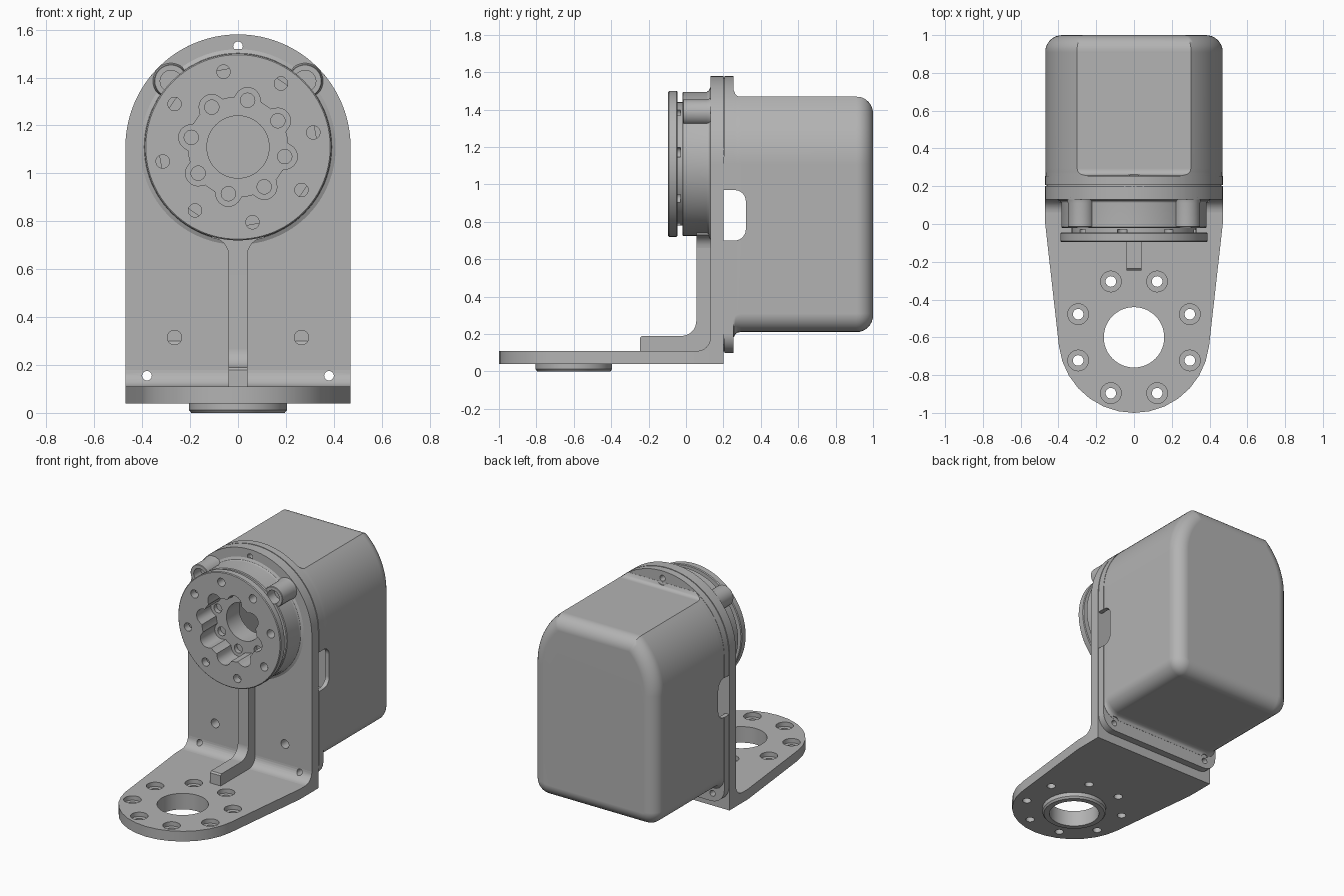
import bpy, bmesh
from math import sin, cos, asin, pi, radians, sqrt

if "Cube" in bpy.data.objects:
    bpy.data.objects.remove(bpy.data.objects["Cube"], do_unlink=True)

grey = bpy.data.materials.new("machined_grey")
grey.use_nodes = True
grey.diffuse_color = (0.45, 0.45, 0.45, 1)
grey.node_tree.nodes["Principled BSDF"].inputs["Base Color"].default_value = (0.45, 0.45, 0.45, 1)

HALF = 0.47      # half width of the bracket and cover
AXIS_Z = 1.11    # height of the output axis
BASE_Y = -0.6    # centre of the rounded foot
parts = []


def place(axis, u, v, w):
    return {"x": (w, u, v), "y": (u, w, v), "z": (u, v, w)}[axis]


def arc(r, u, v, start, end, n):
    return [(u + r * cos(start + (end - start) * i / n),
             v + r * sin(start + (end - start) * i / n)) for i in range(n + 1)]


def circle(r, u=0, v=0, n=32):
    return arc(r, u, v, 0, 2 * pi, n)[:-1]


def loft(bm, axis, sections):
    """Skin matching outlines, each given as (position, points), and cap both ends."""
    rings = [[bm.verts.new(place(axis, u, v, w)) for u, v in pts] for w, pts in sections]
    n = len(rings[0])
    for a, b in zip(rings, rings[1:]):
        for i in range(n):
            j = (i + 1) % n
            bm.faces.new((a[i], a[j], b[j], b[i]))
    bm.faces.new(rings[0])
    bm.faces.new(rings[-1])


def finish(name, bm):
    bmesh.ops.recalc_face_normals(bm, faces=bm.faces)
    mesh = bpy.data.meshes.new(name)
    bm.to_mesh(mesh)
    bm.free()
    mesh.materials.append(grey)
    obj = bpy.data.objects.new(name, mesh)
    bpy.context.collection.objects.link(obj)
    parts.append(obj)
    return obj


def solid(name, axis, sections):
    bm = bmesh.new()
    loft(bm, axis, sections)
    return finish(name, bm)


def prism(name, axis, pts, low, high):
    return solid(name, axis, [(low, pts), (high, pts)])


def turned(name, axis, centres, steps, n=32):
    """Turned shape of (position, radius) steps repeated at every centre."""
    bm = bmesh.new()
    for u, v in centres:
        loft(bm, axis, [(w, circle(r, u, v, n)) for w, r in steps])
    return finish(name, bm)


def cut(objects, *cutters):
    for obj in objects:
        for c in cutters:
            mod = obj.modifiers.new("cut", "BOOLEAN")
            mod.object, mod.operation, mod.solver = c, "DIFFERENCE", "EXACT"
        graph = bpy.context.evaluated_depsgraph_get()
        mesh = bpy.data.meshes.new_from_object(obj.evaluated_get(graph))
        obj.modifiers.clear()
        obj.data = mesh
    for c in cutters:
        parts.remove(c)
        bpy.data.objects.remove(c, do_unlink=True)


def bolt_circle(r, u, v, offset):
    return [(u + r * cos(radians(offset + 45 * k)), v + r * sin(radians(offset + 45 * k)))
            for k in range(8)]


def cover_outline(inset, top, bottom):
    """Arch cut flat at the top, with rounded lower corners."""
    w, c = HALF - inset, 0.1 - inset
    a = asin(min((top - inset - AXIS_Z) / w, 0.9998))
    x, z = HALF - 0.1, bottom + 0.1
    return (arc(c, x, z, -pi / 2, 0, 6) + arc(w, 0, AXIS_Z, 0, a, 18)
            + arc(w, 0, AXIS_Z, pi - a, pi, 18) + arc(c, -x, z, pi, 1.5 * pi, 6))


# Upright bracket plate
arch = [(HALF, 0.04)] + arc(HALF, 0, AXIS_Z, 0, pi, 48) + [(-HALF, 0.04)]
bracket_plate = prism("bracket_plate", "y", arch, 0.13, 0.2)

# Foot plate with tapered sides and round nose
foot = ([(-HALF, 0.13), (-HALF, 0)]
        + arc(0.4, 0, BASE_Y, radians(186.4), radians(353.6), 14)
        + [(HALF, 0), (HALF, 0.13)])
foot_plate = prism("foot_plate", "z", foot, 0.04, 0.11)
foot_boss = turned("foot_boss", "z", [(0, BASE_Y)], [(0, 0.195), (0.012, 0.205), (0.05, 0.205)], 48)
cut([foot_plate, foot_boss], turned("bore", "z", [(0, BASE_Y)], [(-0.1, 0.16), (0.2, 0.16)], 48))
cut([foot_plate], turned("foot_holes", "z", bolt_circle(0.32, 0, BASE_Y, 22.5),
                         [(0, 0.028), (0.08, 0.028), (0.08, 0.055), (0.2, 0.055)], 24))

# Fillet in the corner of the bracket
fillet = arc(0.07, 0.06, 0.18, -pi / 2, 0, 8) + [(0.14, 0.18), (0.14, 0.1), (0.06, 0.1)]
prism("corner_fillet", "x", fillet, -HALF, HALF)

# Centre rib, curving from the upright onto the foot
rib = ([(0.14, 0.8), (0.055, 0.8)] + arc(0.08, -0.025, 0.27, 0, -pi / 2, 8)
       + [(-0.235, 0.19), (-0.245, 0.18), (-0.245, 0.1), (0.14, 0.1)])
prism("centre_rib", "x", rib, -0.04, 0.04)
flare = (arc(0.07, 0.11, 0.66, pi, pi / 2, 6) + [(0.11, 0.8), (-0.11, 0.8)]
         + arc(0.07, -0.11, 0.66, pi / 2, 0, 6))
prism("rib_flare", "y", flare, 0.055, 0.14)

# Bearing housing and output disc, turned as one piece
output_disc = turned("housing_and_output_disc", "y", [(0, AXIS_Z)],
                     [(-0.095, 0.385), (-0.09, 0.39), (-0.05, 0.39), (-0.045, 0.385),
                      (-0.045, 0.33), (-0.02, 0.33), (-0.02, 0.38), (-0.015, 0.385),
                      (0.11, 0.385), (0.122, 0.392), (0.131, 0.41), (0.14, 0.41)], 96)

# Screw ears at the upper corners of the housing
ear_spots = [(-0.28, 1.385), (0.28, 1.385)]
housing_ears = turned("housing_ears", "y", ear_spots,
                      [(-0.017, 0.067), (-0.014, 0.07), (0.11, 0.07), (0.14, 0.078)])
cut([output_disc, housing_ears], turned("ear_recess", "y", ear_spots, [(-0.035, 0.045), (0.06, 0.045)]))

# Scalloped pocket, bore and screw holes in the disc
LOBE_R, LOBE_D, LOBE_TURN = 0.053, 0.199, -11.6
flower = []
for i in range(160):
    t = i * 2.25
    phi = radians((t + 22.5) % 45 - 22.5)
    reach = LOBE_R ** 2 - (LOBE_D * sin(phi)) ** 2
    r = max(0.208, LOBE_D * cos(phi) + sqrt(reach) if reach > 0 else 0)
    a = radians(t + LOBE_TURN)
    flower.append((r * cos(a), AXIS_Z + r * sin(a)))
cut([output_disc],
    prism("pocket", "y", flower, -0.2, 0.06),
    turned("pocket_screws", "y", bolt_circle(LOBE_D, 0, AXIS_Z, LOBE_TURN), [(0, 0.03), (0.09, 0.03)], 24),
    turned("rim_holes", "y", bolt_circle(0.32, 0, AXIS_Z, 10.9), [(-0.2, 0.028), (-0.03, 0.028)], 24))
cut([output_disc, bracket_plate],
    turned("centre_bore", "y", [(0, AXIS_Z)], [(0, 0.13), (0.3, 0.13)], 48))
cut([bracket_plate], turned("pilot_holes", "y", [(-0.265, 0.315), (0.265, 0.315)],
                            [(0.1, 0.03), (0.3, 0.03)], 24))

# Hollow motor cover: inner wall forward, then outer wall back to a rounded rear
TOP, BOTTOM, ROUND = 1.47, 0.21, 0.09
inner = cover_outline(0.03, TOP, BOTTOM)
sections = [(0.97, cover_outline(0.09, TOP, BOTTOM)), (0.91, inner), (0.207, inner),
            (0.207, cover_outline(0.002, 1.505, 0.182)),
            (0.256, cover_outline(0.002, 1.505, 0.182)),
            (0.264, cover_outline(0.002, 1.484, 0.197)),
            (0.276, cover_outline(0.002, 1.474, 0.206)),
            (0.295, cover_outline(0.001, TOP, BOTTOM))]
for k in range(9):
    a = k * pi / 16
    sections.append((1 - ROUND + ROUND * sin(a),
                     cover_outline(max(ROUND * (1 - cos(a)), 0.001), TOP, BOTTOM)))
motor_cover = solid("motor_cover", "y", sections)

# Cover flange, with a shallow relief against the bracket
rim = cover_outline(0, 1.58, 0.1)
relief = cover_outline(0.008, 1.58, 0.1)
cover_flange = solid("cover_flange", "y", [(0.199, relief), (0.206, relief), (0.206, rim), (0.255, rim)])
cut([cover_flange], prism("flange_opening", "y", inner, 0.1, 0.4))

# Cable slots in both sides of the cover
slot = ([(0.201, 0.7)] + arc(0.06, 0.26, 0.76, -pi / 2, 0, 6)
        + arc(0.06, 0.26, 0.91, 0, pi / 2, 6) + [(0.201, 0.97)])
cut([motor_cover, cover_flange], prism("cable_slot", "x", slot, -0.6, 0.6))

# Screw holes shared by bracket and cover
cut([bracket_plate, motor_cover, cover_flange],
    turned("fixing_holes", "y", [(0, 1.53), (-0.38, 0.155), (0.38, 0.155)],
           [(0.05, 0.02), (0.257, 0.02), (0.257, 0.045), (0.31, 0.045)], 24))
cut([next(p for p in parts if p.name == "corner_fillet")],
    turned("fillet_holes", "y", [(-0.38, 0.155), (0.38, 0.155)], [(0, 0.02), (0.2, 0.02)], 24))

# Smooth round surfaces, keep machined edges crisp
for obj in parts:
    obj.data.shade_smooth()
    obj.data.set_sharp_from_angle(angle=radians(32))
    weighted = obj.modifiers.new("weighted_normals", "WEIGHTED_NORMAL")
    weighted.keep_sharp = True
